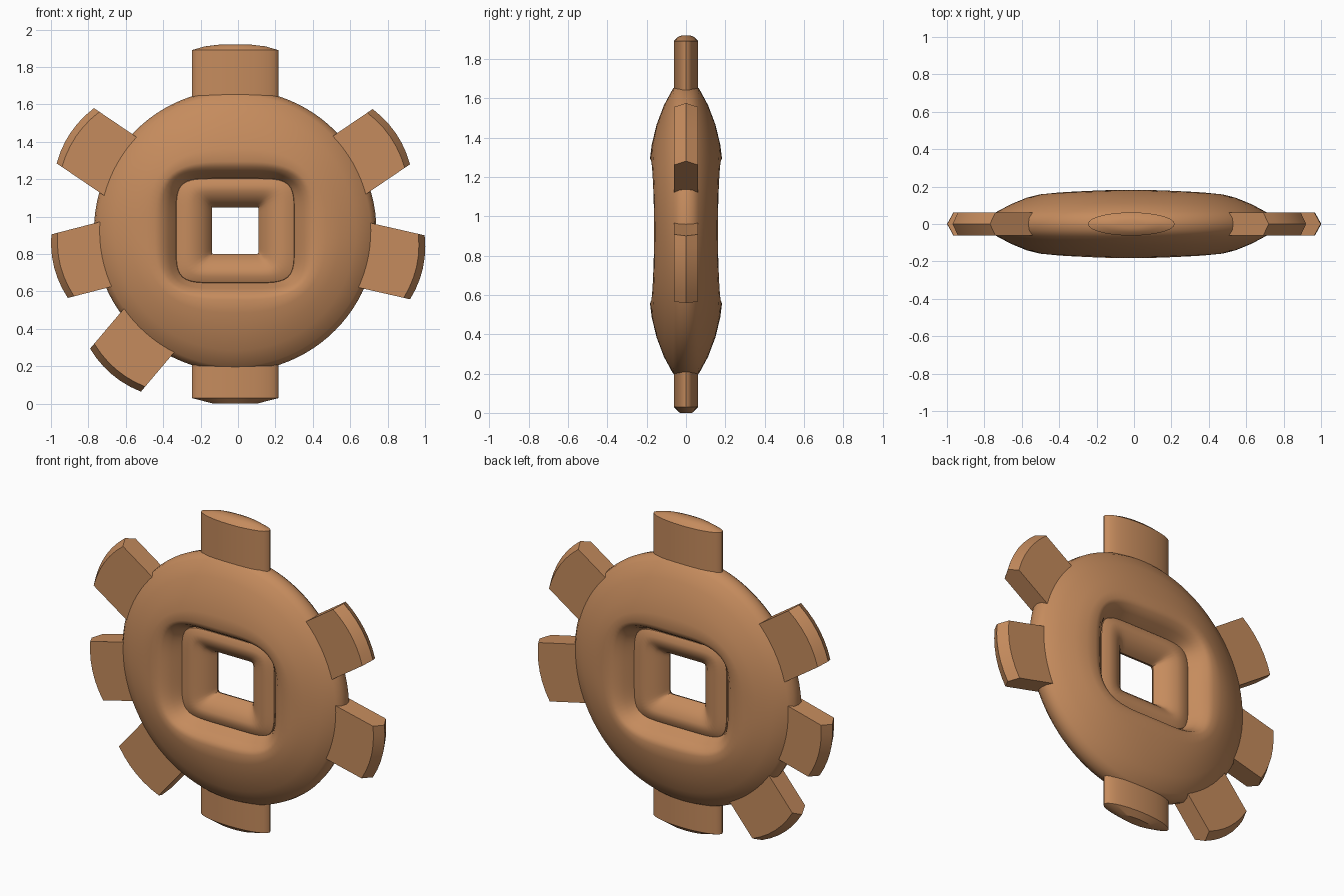
import bpy, bmesh, math
from mathutils import Vector

if "Cube" in bpy.data.objects:
    bpy.data.objects.remove(bpy.data.objects["Cube"])

CX, CZ = -0.015, 0.925

mat = bpy.data.materials.new("warm tan")
mat.diffuse_color = (0.56, 0.26, 0.11, 1)
mat.use_nodes = True
mat.node_tree.nodes["Principled BSDF"].inputs["Base Color"].default_value = mat.diffuse_color


def finish(name, bm, smooth=None):
    bmesh.ops.recalc_face_normals(bm, faces=bm.faces)
    me = bpy.data.meshes.new(name)
    bm.to_mesh(me)
    bm.free()
    ob = bpy.data.objects.new(name, me)
    bpy.context.collection.objects.link(ob)
    me.materials.append(mat)
    if smooth:
        bpy.context.view_layer.objects.active = ob
        ob.select_set(True)
        bpy.ops.object.shade_smooth_by_angle(angle=math.radians(smooth))
        ob.select_set(False)
    return ob


def bridge(bm, loops, closed=False):
    n = len(loops[0])
    pairs = list(zip(loops, loops[1:]))
    if closed:
        pairs.append((loops[-1], loops[0]))
    for a, b in pairs:
        for i in range(n):
            j = (i + 1) % n
            bm.faces.new((a[i], a[j], b[j], b[i]))


def ring(name, profile, smooth, sides=96):
    """Ring of superellipse loops: (half x, half z, depth at sides, depth at top, power)."""
    bm = bmesh.new()

    def loop(a, b, ys, yt, n, sign):
        out = []
        for i in range(sides):
            t = math.tau * i / sides
            c, s = math.cos(t), math.sin(t)
            r = (abs(c / a) ** n + abs(s / b) ** n) ** (-1 / n)
            y = ys + (yt - ys) * s * s
            out.append(bm.verts.new((CX + r * c, sign * y, CZ + r * s)))
        return out

    front = [loop(*p, -1) for p in profile]
    back = [loop(*p, 1) for p in profile[1:-1]]
    bridge(bm, front + back[::-1], closed=True)
    return finish(name, bm, smooth)


# Lens-shaped wheel with a raised crest round a squarish recess
ring("wheel_body", [
    (0.755, 0.755, 0.0, 0.0, 2),
    (0.748, 0.748, 0.035, 0.035, 2),
    (0.725, 0.725, 0.062, 0.066, 2),
    (0.645, 0.64, 0.105, 0.112, 2.05),
    (0.56, 0.54, 0.14, 0.150, 2.2),
    (0.49, 0.44, 0.158, 0.174, 2.5),
    (0.43, 0.37, 0.162, 0.183, 3.2),
    (0.395, 0.34, 0.152, 0.172, 3.8),
    (0.355, 0.31, 0.118, 0.128, 4.5),
    (0.32, 0.285, 0.072, 0.074, 5.5),
    (0.29, 0.26, 0.03, 0.03, 6),
    (0.27, 0.24, 0.0, 0.0, 6)], 60)

# Rounded square frame around the hole
ring("hub_frame", [
    (0.335, 0.295, 0.0, 0.0, 6),
    (0.315, 0.278, 0.076, 0.076, 6),
    (0.275, 0.245, 0.092, 0.092, 7),
    (0.225, 0.21, 0.090, 0.090, 8),
    (0.175, 0.17, 0.064, 0.064, 12),
    (0.142, 0.14, 0.032, 0.032, 20),
    (0.125, 0.125, 0.0, 0.0, 40)], 50)


# Oval pegs at the top and bottom
def oval_peg(name, stations, sides=28):
    bm = bmesh.new()
    loops = []
    for z, k in stations:
        loops.append([bm.verts.new((CX + 0.232 * k * math.cos(math.tau * i / sides),
                                    0.062 * k * math.sin(math.tau * i / sides), z))
                      for i in range(sides)])
    bridge(bm, loops)
    bm.faces.new(loops[0])
    bm.faces.new(loops[-1])
    finish(name, bm, 30)


oval_peg("top_peg", [(1.45, 1), (1.89, 1), (1.91, 0.7), (1.92, 0.35)])
oval_peg("bottom_peg", [(0.4, 1), (0.03, 1), (0.0, 0.5)])


# Flat teeth with a curved, ridged outer edge
def tooth(name, p, q, length=0.42, half=0.062, steps=6):
    bm = bmesh.new()
    p, q = Vector((p[0], 0, p[1])), Vector((q[0], 0, q[1]))
    chord = q - p
    inward = Vector((-chord.z, 0, chord.x)).normalized()
    if inward.dot(Vector((CX, 0, CZ)) - p) < 0:
        inward = -inward
    rows = []
    for i in range(steps + 1):
        t = i / steps
        base = p + chord * t
        ridge = base - inward * 0.03 * 4 * t * (1 - t)
        face = ridge + inward * 0.035
        root = base + inward * length
        y = Vector((0, half, 0))
        rows.append([bm.verts.new(v) for v in (ridge, face - y, root - y, root + y, face + y)])
    bridge(bm, rows)
    bm.faces.new(rows[0])
    bm.faces.new(rows[-1])
    finish(name, bm, 25)


TEETH = {
    "upper_right_tooth": ((0.72, 1.575), (0.92, 1.28)),
    "lower_right_tooth": ((0.998, 0.9), (0.92, 0.558)),
    "upper_left_tooth": ((-0.77, 1.58), (-0.97, 1.285)),
    "lower_left_tooth": ((-0.998, 0.905), (-0.91, 0.565)),
    "bottom_left_tooth": ((-0.791, 0.294), (-0.519, 0.064)),
}
for label, (a, b) in TEETH.items():
    tooth(label, a, b)
